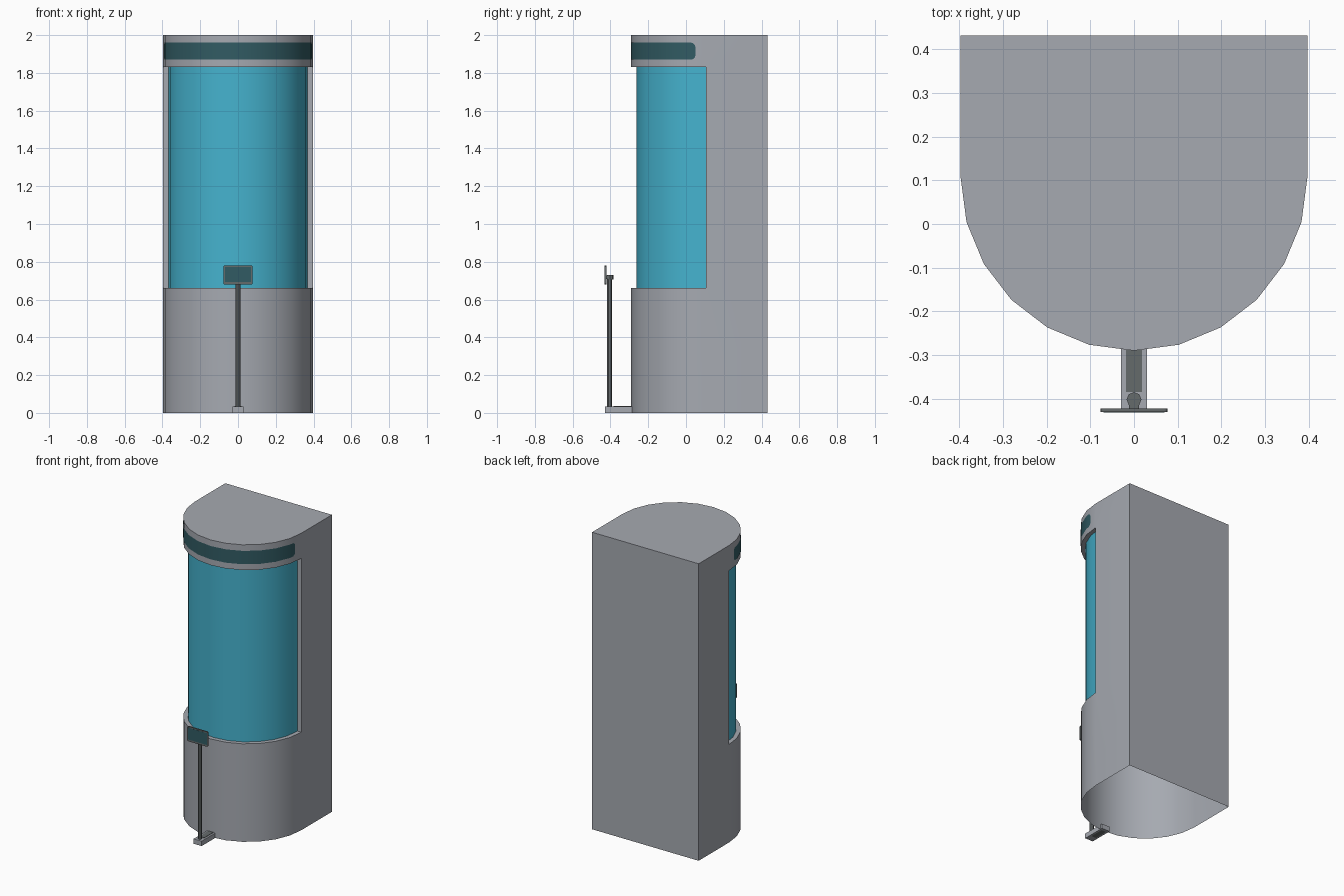
import bpy, bmesh, math

if "Cube" in bpy.data.objects:
    bpy.data.objects.remove(bpy.data.objects["Cube"])

CY, R, RIN, BACK = 0.107, 0.397, 0.369, 0.432
Z0, Z1, Z2, Z3 = 0.0, 0.66, 1.83, 2.0
SEG = 12


def mat(name, rgb):
    m = bpy.data.materials.new(name)
    m.diffuse_color = (*rgb, 1)
    m.use_nodes = True
    m.node_tree.nodes["Principled BSDF"].inputs["Base Color"].default_value = m.diffuse_color
    return m


GREY = mat("light grey", (0.38, 0.40, 0.44))
BLUE = mat("screen blue", (0.06, 0.45, 0.62))
TEAL = mat("dark teal", (0.031, 0.105, 0.125))
DARK = mat("dark grey", (0.13, 0.145, 0.148))


def finish(name, bm, *mats, fix=True):
    if fix:
        bmesh.ops.recalc_face_normals(bm, faces=bm.faces)
    me = bpy.data.meshes.new(name)
    bm.to_mesh(me)
    bm.free()
    ob = bpy.data.objects.new(name, me)
    bpy.context.collection.objects.link(ob)
    for m in mats:
        me.materials.append(m)
    bpy.ops.object.select_all(action='DESELECT')
    ob.select_set(True)
    bpy.context.view_layer.objects.active = ob
    bpy.ops.object.shade_smooth_by_angle(angle=math.radians(30))
    return ob


def arc_point(deg, r):
    """Point on the faceted front curve, from 0 (left) to 180 (right)."""
    step = 180 / SEG
    i = min(int(deg / step), SEG - 1)
    t = deg / step - i
    a, b = math.radians(i * step), math.radians((i + 1) * step)
    x = -r * ((1 - t) * math.cos(a) + t * math.cos(b))
    y = CY - r * ((1 - t) * math.sin(a) + t * math.sin(b))
    return x, y


def box(name, lo, hi, m, bevel=0.0):
    bm = bmesh.new()
    bmesh.ops.create_cube(bm, size=1)
    for v in bm.verts:
        v.co = [(lo[k] + hi[k]) / 2 + v.co[k] * (hi[k] - lo[k]) for k in range(3)]
    if bevel:
        edges = [e for e in bm.edges if abs(e.verts[0].co.y - e.verts[1].co.y) > 1e-5]
        bmesh.ops.bevel(bm, geom=edges, offset=bevel, segments=3, affect='EDGES', profile=0.5)
    return finish(name, bm, m)


def cylinder(name, x, y, z0, z1, r, sides, m):
    bm = bmesh.new()
    bmesh.ops.create_cone(bm, cap_ends=True, segments=sides, radius1=r, radius2=r, depth=z1 - z0)
    bmesh.ops.translate(bm, verts=bm.verts, vec=(x, y, (z0 + z1) / 2))
    return finish(name, bm, m)


# cabinet: rounded front, flat sides and back, open underneath, recess for the screen
bm = bmesh.new()
angles = [180 * i / SEG for i in range(SEG + 1)]
outer = [arc_point(a, R) for a in angles]
inner = [arc_point(a, RIN) for a in angles]
outline = outer + [(R, BACK), (-R, BACK)]
rows = [[bm.verts.new((x, y, z)) for x, y in outline] for z in (Z0, Z1, Z2, Z3)]
n = len(outline)
for j in range(3):
    for i in range(n):
        if j == 1 and i < SEG:
            continue
        k = (i + 1) % n
        bm.faces.new((rows[j][i], rows[j][k], rows[j + 1][k], rows[j + 1][i]))
bm.faces.new(rows[3])
# ledges below and above the screen, and the two upright strips beside it
low, high = [[bm.verts.new((x, y, z)) for x, y in inner] for z in (Z1, Z2)]
for i in range(SEG):
    bm.faces.new((rows[1][i], rows[1][i + 1], low[i + 1], low[i]))
    bm.faces.new((rows[2][i + 1], rows[2][i], high[i], high[i + 1]))
bm.faces.new((rows[1][0], low[0], high[0], rows[2][0]))
bm.faces.new((low[SEG], rows[1][SEG], rows[2][SEG], high[SEG]))
finish("cabinet", bm, GREY)


def curved_strip(name, columns, r, m):
    """Strip on the front curve from (angle, bottom, top) columns."""
    bm = bmesh.new()
    cols = []
    for a, b, t in columns:
        x, y = arc_point(a, r)
        cols.append((bm.verts.new((x, y, b)), bm.verts.new((x, y, t))))
    for p, q in zip(cols, cols[1:]):
        bm.faces.new((p[0], q[0], q[1], p[1]))
    return finish(name, bm, m, fix=False)


# curved blue screen
curved_strip("curved_screen", [(a, Z1, Z2) for a in angles], RIN, BLUE)

# dark band with rounded ends
B0, B1, END, RAD = 1.87, 1.96, 8.3, 0.025
ends = []
for s in range(6):
    a = math.radians(90 * s / 5)
    drop = RAD * (1 - math.sin(a))
    ends.append((END + 3.6 * (1 - math.cos(a)), B0 + drop, B1 - drop))
columns = ends + [(a, B0, B1) for a in angles[1:-1]]
columns += [(180 - a, b, t) for a, b, t in reversed(ends)]
curved_strip("top_band", columns, R + 0.002, TEAL)

# stand: foot with dark inlays, pole, clamp
box("stand_foot", (-0.03, -0.43, 0), (0.03, -0.27, 0.033), GREY)
for name, z in (("foot_inlay_top", 0.033), ("foot_inlay_bottom", 0.0)):
    box(name, (-0.018, -0.385, z), (0.018, -0.288, z + 0.003), DARK)
cylinder("stand_pole", 0, -0.404, 0.03, 0.72, 0.013, 12, DARK)
cylinder("pole_clamp", 0, -0.402, 0.705, 0.73, 0.017, 8, DARK)
box("tablet_bracket", (-0.012, -0.424, 0.708), (0.012, -0.402, 0.728), DARK)

# small tablet on the stand
box("tablet_case", (-0.077, -0.431, 0.68), (0.077, -0.422, 0.78), DARK, 0.008)
box("tablet_screen", (-0.07, -0.432, 0.692), (0.07, -0.430, 0.772), TEAL)
